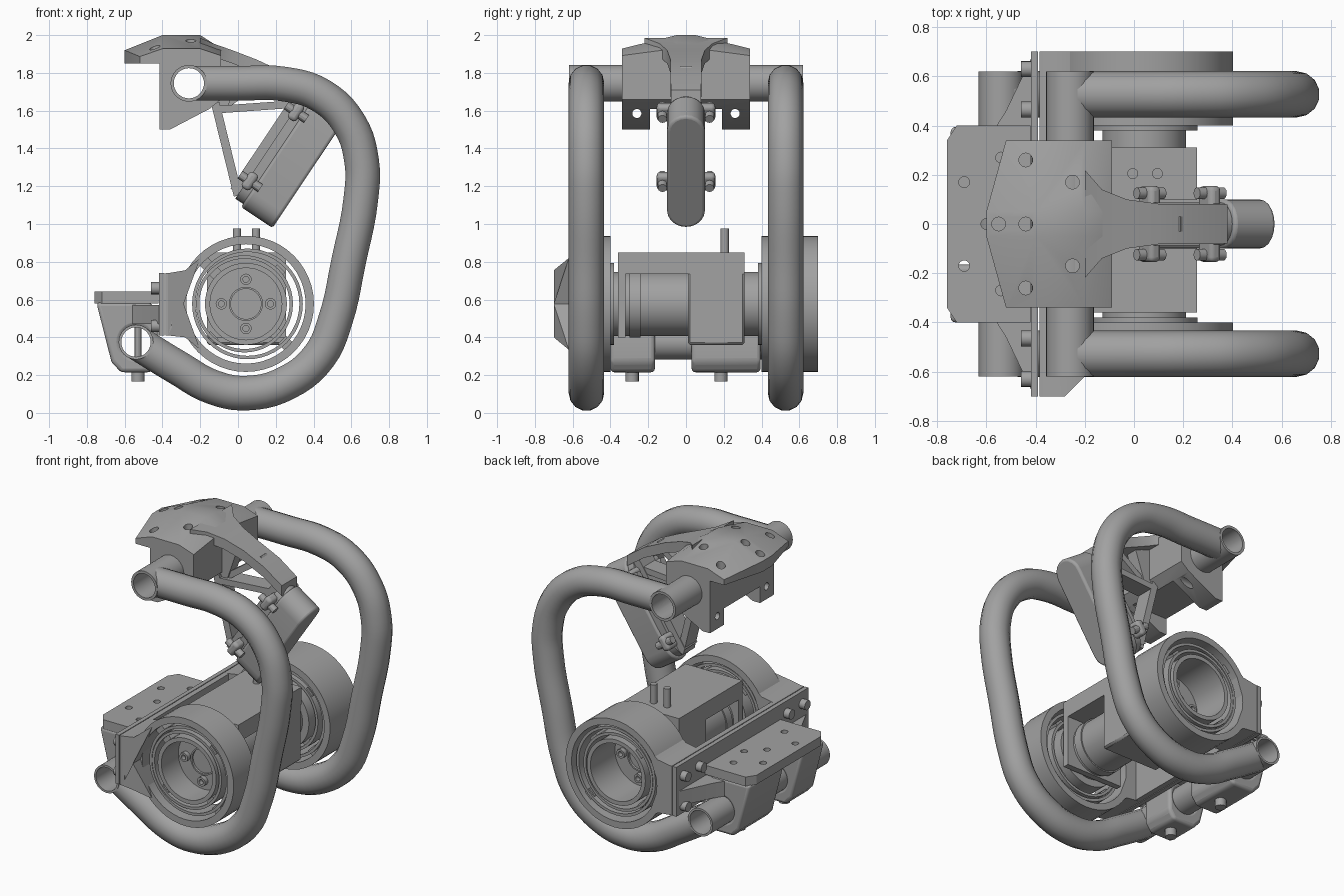
import bpy, bmesh, math
from mathutils import Matrix, Vector

if "Cube" in bpy.data.objects:
    bpy.data.objects.remove(bpy.data.objects["Cube"])

grey = bpy.data.materials.new("machined_grey")
grey.use_nodes = True
colour = (0.36, 0.36, 0.36, 1)
grey.diffuse_color = colour
grey.node_tree.nodes["Principled BSDF"].inputs["Base Color"].default_value = colour
parts = []


def add(name, bm, matrix=None):
    bmesh.ops.recalc_face_normals(bm, faces=bm.faces)
    mesh = bpy.data.meshes.new(name)
    bm.to_mesh(mesh)
    bm.free()
    if matrix:
        mesh.transform(matrix)
    ob = bpy.data.objects.new(name, mesh)
    bpy.context.collection.objects.link(ob)
    mesh.materials.append(grey)
    parts.append(ob)
    return ob


def prism(name, pts, lo, hi, axis="y", matrix=None):
    place = {"y": lambda a, b, t: (a, t, b), "z": lambda a, b, t: (a, b, t),
             "x": lambda a, b, t: (t, a, b)}[axis]
    bm = bmesh.new()
    ends = [[bm.verts.new(place(a, b, t)) for a, b in pts] for t in (lo, hi)]
    n = len(pts)
    for ring in ends:
        bm.faces.new(ring)
    for i in range(n):
        j = (i + 1) % n
        bm.faces.new((ends[0][i], ends[0][j], ends[1][j], ends[1][i]))
    return add(name, bm, matrix)


def box(name, x0, x1, y0, y1, z0, z1, matrix=None):
    return prism(name, [(x0, y0), (x1, y0), (x1, y1), (x0, y1)], z0, z1, "z", matrix)


def circle(a, b, r, n=32):
    return [(a + r * math.cos(2 * math.pi * i / n), b + r * math.sin(2 * math.pi * i / n))
            for i in range(n)]


def rod(name, a, b, r, lo, hi, axis="y", matrix=None, n=32):
    return prism(name, circle(a, b, r, n), lo, hi, axis, matrix)


def pipe(name, a, b, outer, inner, lo, hi, n=48):
    # hollow cylinder along y
    bm = bmesh.new()
    loops = [[bm.verts.new((x, y, z)) for x, z in circle(a, b, r, n)]
             for r, y in ((outer, lo), (outer, hi), (inner, hi), (inner, lo))]
    for k in range(4):
        p, q = loops[k], loops[(k + 1) % 4]
        for i in range(n):
            j = (i + 1) % n
            bm.faces.new((p[i], p[j], q[j], q[i]))
    return add(name, bm)


def cut(ob, *cutters):
    for c in cutters:
        c.hide_render = True
        mod = ob.modifiers.new("cut", "BOOLEAN")
        mod.operation, mod.solver, mod.object = "DIFFERENCE", "EXACT", c
        bpy.context.view_layer.objects.active = ob
        bpy.ops.object.modifier_apply(modifier=mod.name)
        parts.remove(c)
        bpy.data.objects.remove(c)


def strut(name, p, q, width, half):
    p, q = Vector(p), Vector(q)
    side = (q - p).normalized().orthogonal() * width / 2
    return prism(name, [tuple(v) for v in (p + side, q + side, q - side, p - side)], -half, half)


def bevel(ob, width, segments=3):
    mod = ob.modifiers.new("bevel", "BEVEL")
    mod.width, mod.segments, mod.limit_method = width, segments, "ANGLE"


UP, LOW, HUB = (-0.26, 1.745), (-0.54, 0.375), (0.042, 0.577)

# Side loops and the cross tubes they join
path = [UP, (0, 1.745), (0.25, 1.74), (0.44, 1.68), (0.59, 1.53), (0.655, 1.33), (0.65, 1.13),
        (0.585, 0.8), (0.515, 0.49), (0.43, 0.3), (0.26, 0.16), (0.05, 0.105), (-0.13, 0.135),
        (-0.32, 0.24), LOW]
for s, side in ((-1, "right"), (1, "left")):
    curve = bpy.data.curves.new(side + "_loop", "CURVE")
    curve.dimensions = "3D"
    curve.bevel_depth, curve.bevel_resolution, curve.use_fill_caps = 0.094, 5, True
    curve.resolution_u = 5
    sp = curve.splines.new("BEZIER")
    sp.bezier_points.add(len(path) - 1)
    for point, (x, z) in zip(sp.bezier_points, path):
        point.co = (x, 0.527 * s, z)
        point.handle_left_type = point.handle_right_type = "AUTO"
    ob = bpy.data.objects.new(side + "_loop", curve)
    bpy.context.collection.objects.link(ob)
    bpy.ops.object.select_all(action="DESELECT")
    ob.select_set(True)
    bpy.context.view_layer.objects.active = ob
    bpy.ops.object.convert(target="MESH")
    ob = bpy.context.view_layer.objects.active
    ob.data.materials.clear()
    ob.data.materials.append(grey)
    parts.append(ob)
    cut(ob, *[rod("bore", *c, 0.08, -1, 1) for c in (UP, LOW)])
pipe("upper_cross_tube", *UP, 0.097, 0.08, -0.62, 0.62, 32)
pipe("lower_cross_tube", *LOW, 0.092, 0.078, -0.62, 0.62, 32)

# Upper mount: roofed block with two legs
mount = prism("upper_mount", [(-0.6, 1.85), (-0.6, 1.92), (-0.4, 2), (-0.2, 2), (-0.09, 1.93),
              (-0.09, 1.66), (-0.15, 1.61), (-0.36, 1.5), (-0.415, 1.5), (-0.415, 1.85)], -0.34, 0.34)
bm = bmesh.new()
bm.from_mesh(mount.data)
for y in (-0.05, 0.05):
    bmesh.ops.bisect_plane(bm, geom=bm.verts[:] + bm.edges[:] + bm.faces[:],
                           plane_co=(0, y, 0), plane_no=(0, 1, 0))
for v in bm.verts:
    if abs(v.co.y) > 0.3:
        if v.co.z > 1.86:
            v.co.z -= (v.co.z - 1.85) * 0.48
        if v.co.x < -0.5:
            v.co.x += 0.08
bm.to_mesh(mount.data)
bm.free()
cut(mount, rod("bore", *UP, 0.088, -1, 1), box("notch", -0.7, 0, -0.19, 0.19, 1.4, 1.61))
for x, y in ((-0.55, 0), (-0.44, 0), (-0.44, 0.26), (-0.44, -0.26), (-0.25, 0.17), (-0.25, -0.17)):
    cut(mount, rod("hole", x, y, 0.028, 1.84, 2.1, "z", n=16))
for s in (-1, 1):
    cut(mount, rod("hole", 0.26 * s, 1.585, 0.024, -0.7, 0, "x", n=16))

# Tapering arm and truss
bm = bmesh.new()
stations = [[bm.verts.new((x, a * w, z + b)) for a, b in ((-1, 0), (1, 0), (1, -0.07), (-1, -0.07))]
            for x, w, z in ((-0.2, 0.22, 1.985), (-0.13, 0.14, 1.955), (-0.03, 0.1, 1.92),
                            (0.1, 0.082, 1.87), (0.25, 0.082, 1.8), (0.38, 0.08, 1.71))]
for p, q in zip(stations, stations[1:]):
    for i in range(4):
        j = (i + 1) % 4
        bm.faces.new((p[i], p[j], q[j], q[i]))
bm.faces.new(stations[0])
bm.faces.new(stations[-1])
add("arm_top", bm)
prism("arm_web", [(-0.12, 1.93), (0.03, 1.86), (-0.06, 1.6), (-0.12, 1.62)], -0.04, 0.04)
strut("rear_strut", (-0.12, 1.64), (0, 1.15), 0.045, 0.06)
strut("middle_strut", (-0.12, 1.605), (0.3, 1.635), 0.04, 0.06)
strut("front_strut", (-0.08, 1.62), (0.2, 1.82), 0.04, 0.03)

# Tilted pad with clamps
d, m = Vector((0.556, 0, 0.831)), Vector((-0.831, 0, 0.556))
tilt = Matrix((d, (0, 1, 0), m)).transposed().to_4x4()
tilt.translation = (0.016, 0, 1.09)


def stadium(u0, u1, r, n=10):
    arc = [(math.cos(math.pi * (i / n - 0.5)), math.sin(math.pi * (i / n - 0.5))) for i in range(n + 1)]
    return [(u1 - r + r * c, r * t) for c, t in arc] + [(u0 + r - r * c, -r * t) for c, t in arc]


bevel(prism("pad", stadium(0, 0.71, 0.1), -0.2, 0, "z", tilt), 0.015)
prism("pad_flange", stadium(0.02, 0.69, 0.088), 0, 0.05, "z", tilt)
box("truss_rail", 0.05, 0.7, -0.065, 0.065, 0.05, 0.1, tilt)
for u in (0.14, 0.58):
    bevel(box("pad_clamp", u - 0.05, u + 0.05, -0.155, 0.155, 0.01, 0.065, tilt), 0.02)
    for s in (-1, 1):
        rod("clamp_bolt", u, 0.125 * s, 0.024, -0.03, 0.1, "z", tilt, 12)

# Ring brackets with nested springs and hub cups
for s, side, outer in ((-1, "right", 0.62), (1, "left", 0.7)):
    def span(a, b):
        return sorted((a * s, b * s))
    pipe(side + "_ring", *HUB, 0.36, 0.316, *span(0.4, outer))
    arm = prism(side + "_ring_arm", [(-0.37, 0.74), (-0.28, 0.755), (-0.2, 0.82), (-0.288, 0.577),
                (-0.2, 0.334), (-0.28, 0.4), (-0.37, 0.41)], *span(0.4, 0.7))
    for v in arm.data.vertices:
        if v.co.x > -0.25 and abs(v.co.y) > 0.6:
            v.co.y = outer * s
    for k, r in enumerate((0.293, 0.257)):
        pipe(side + "_spring", HUB[0] + 0.008 * (-1) ** k, HUB[1], r, r - 0.018, *span(0.43, outer - 0.03))
    for k, (r0, r1) in enumerate(((0.27, 0.33), (0.235, 0.265), (0.2, 0.245))):
        for turn in (0, math.pi):
            a = turn + math.pi / 2 * (k + 0.5)
            spin = Matrix.Translation((HUB[0], 0, HUB[1])) @ Matrix.Rotation(a, 4, "Y")
            box(side + "_spring_link", r0, r1, *span(0.44, outer - 0.04), -0.03, 0.03, spin)
    pipe(side + "_hub_cup", *HUB, 0.217, 0.19, *span(0.38, outer - 0.02))
    rod(side + "_hub_floor", *HUB, 0.2, *span(0.38, 0.42))
    pipe(side + "_hub_boss", *HUB, 0.09, 0.08, *span(0.42, 0.435))
    for k in range(4):
        a = k * math.pi / 2
        pipe(side + "_hub_screw", HUB[0] + 0.13 * math.cos(a), HUB[1] + 0.13 * math.sin(a),
             0.03, 0.016, *span(0.42, 0.45), 16)

# Motor and its housing
rod("motor", *HUB, 0.17, -0.4, 0.4, n=48)
rod("motor_collar", *HUB, 0.178, -0.3, -0.24, n=48)
bevel(box("gear_block", -0.165, 0.255, 0.01, 0.31, 0.36, 0.79), 0.012, 1)
box("top_cover", -0.165, 0.255, -0.36, 0.31, 0.735, 0.85)
box("end_wall", -0.165, 0.255, -0.36, -0.32, 0.4, 0.74)
for x in (-0.005, 0.095):
    rod("top_pin", x, 0.205, 0.022, 0.84, 0.975, "z", n=16)

# Cross beam with bolts
box("beam_front", -0.385, -0.35, -0.7, 0.7, 0.41, 0.74)
box("beam_back", -0.418, -0.39, -0.7, 0.7, 0.41, 0.74)
prism("beam_wing", [(-0.41, -0.69), (-0.41, 0.69), (-0.52, 0.46), (-0.59, 0.35),
                    (-0.59, -0.35), (-0.52, -0.46)], 0.47, 0.57, "z")
for y in (-0.63, -0.465, 0.465, 0.63):
    for z in (0.46, 0.66):
        rod("beam_bolt", y, z, 0.032, -0.46, -0.41, "x", n=16)

# Lower mount plate and tube clamps
plate = prism("lower_plate", [(-0.42, -0.4), (-0.42, 0.4), (-0.72, 0.4), (-0.76, 0.34),
                              (-0.76, -0.34), (-0.72, -0.4)], 0.58, 0.642, "z")
for x, y in ((-0.69, 0.17), (-0.69, -0.17), (-0.54, 0.27), (-0.54, -0.27), (-0.6, 0), (-0.5, 0.1)):
    cut(plate, rod("hole", x, y, 0.022, 0.5, 0.7, "z", n=16))
for y0, y1, yb in ((-0.4, -0.165, -0.285), (0.03, 0.395, 0.185)):
    clamp = prism("tube_clamp", [(-0.75, 0.585), (-0.67, 0.27), (-0.62, 0.215), (-0.46, 0.215),
                  (-0.42, 0.27), (-0.42, 0.5), (-0.46, 0.585)], y0, y1)
    cut(clamp, rod("bore", *LOW, 0.085, -1, 1))
    bevel(clamp, 0.02)
    rod("clamp_screw", -0.53, yb, 0.035, 0.165, 0.24, "z", n=16)
    rod("clamp_shank", -0.53, yb, 0.018, 0.22, 0.5, "z", n=12)

# Smooth shading with sharp edges kept
bpy.ops.object.select_all(action="DESELECT")
for ob in parts:
    ob.select_set(True)
bpy.context.view_layer.objects.active = parts[0]
bpy.ops.object.shade_smooth_by_angle(angle=math.radians(30))
